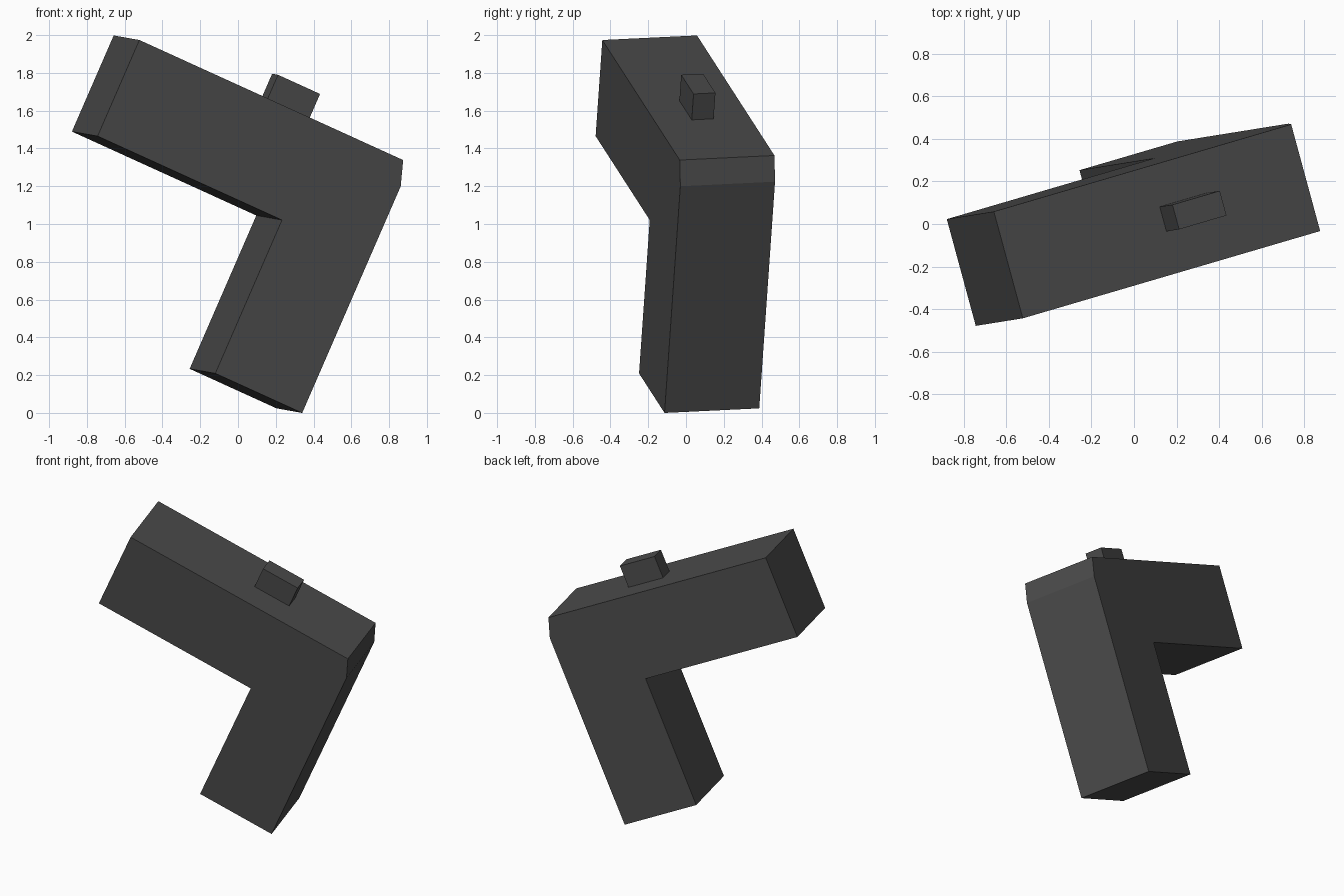
import bpy
import bmesh
from mathutils import Matrix, Vector

if "Cube" in bpy.data.objects:
    bpy.data.objects.remove(bpy.data.objects["Cube"])

# Tilted frame: along the arm, across the depth, and out of the arm's top
along = Vector((0.879, 0.258, -0.400)).normalized()
up = Vector((0.395, 0.063, 0.916))
up = (up - along * up.dot(along)).normalized()
depth = up.cross(along)
origin = Vector((-0.522, -0.443, 1.974))
frame = Matrix((along, depth, up)).transposed().to_4x4()
frame.translation = origin

dark_grey = bpy.data.materials.new("dark grey")
dark_grey.diffuse_color = (0.07, 0.07, 0.07, 1)
dark_grey.use_nodes = True
dark_grey.node_tree.nodes["Principled BSDF"].inputs["Base Color"].default_value = dark_grey.diffuse_color


def extrude_profile(name, profile, d0, d1):
    """Extrude an (along, up) outline from depth d0 to d1 in the tilted frame."""
    bm = bmesh.new()
    face = bm.faces.new([bm.verts.new((a, d0, u)) for a, u in profile])
    result = bmesh.ops.extrude_face_region(bm, geom=[face])
    verts = [v for v in result["geom"] if isinstance(v, bmesh.types.BMVert)]
    bmesh.ops.translate(bm, verts=verts, vec=(0, d1 - d0, 0))
    bmesh.ops.transform(bm, matrix=frame, verts=bm.verts)
    bmesh.ops.recalc_face_normals(bm, faces=bm.faces)
    mesh = bpy.data.meshes.new(name)
    bm.to_mesh(mesh)
    bm.free()
    mesh.materials.append(dark_grey)
    obj = bpy.data.objects.new(name, mesh)
    bpy.context.collection.objects.link(obj)
    return obj


# Bent body with a chamfered outer corner
extrude_profile("bent_body", [
    (0, 0), (0, -0.556), (1.11, -0.556), (1.11, -1.443),
    (1.633, -1.443), (1.633, -0.132), (1.588, 0)], 0, 0.52)

# Small raised block on the top of the arm
extrude_profile("top_block", [
    (0.827, -0.01), (1.08, -0.01), (1.08, 0.15), (0.827, 0.15)], 0.202, 0.322)
